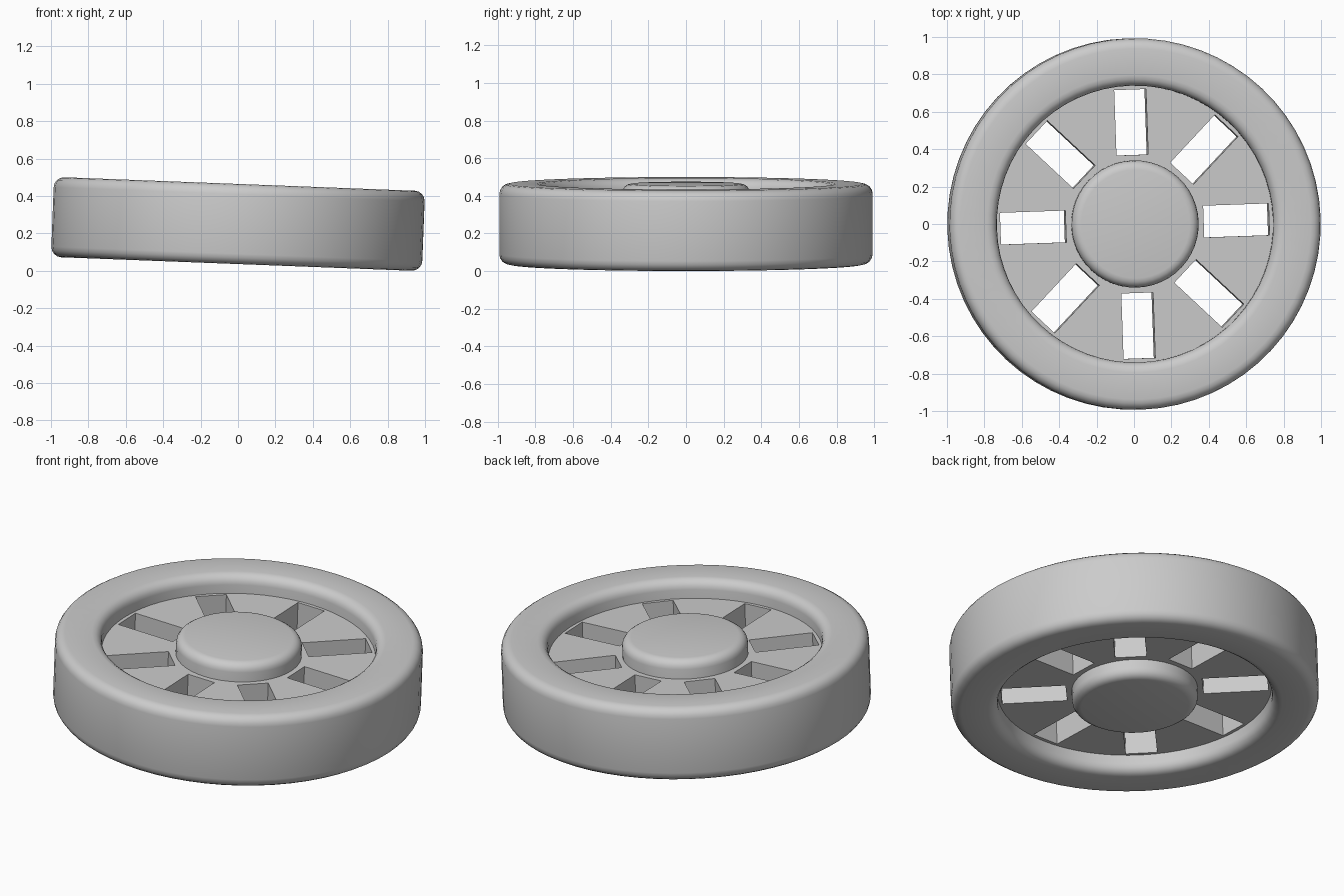
import bpy, bmesh
from math import pi, sin, cos, radians
from mathutils import Matrix

if "Cube" in bpy.data.objects:
    bpy.data.objects.remove(bpy.data.objects["Cube"])

R, R_IN, HALF = 0.993, 0.74, 0.214      # rim radii and half thickness
HUB_R, DISC_HALF = 0.34, 0.108
# Whole wheel leans slightly to the right and is spun a little
POSE = (Matrix.Translation((0, 0, 0.25)) @ Matrix.Rotation(radians(2.2), 4, 'Y')
        @ Matrix.Rotation(radians(2.0), 4, 'Z'))


def arc(cx, cz, r, a0, steps=4):
    """Quarter-circle fillet points, counter-clockwise from a0 degrees."""
    return [(cx + r * cos(radians(a0 + 90 * i / steps)),
             cz + r * sin(radians(a0 + 90 * i / steps))) for i in range(steps + 1)]


def finish(name, bm):
    bmesh.ops.recalc_face_normals(bm, faces=bm.faces)
    me = bpy.data.meshes.new(name)
    bm.to_mesh(me)
    bm.free()
    ob = bpy.data.objects.new(name, me)
    bpy.context.collection.objects.link(ob)
    ob.matrix_world = POSE
    return ob


def lathe(name, profile, sides, closed):
    """Revolve an (r, z) profile around z."""
    bm = bmesh.new()
    vs = [bm.verts.new((r, 0, z)) for r, z in profile]
    n = len(vs)
    edges = [bm.edges.new((vs[i], vs[(i + 1) % n])) for i in range(n if closed else n - 1)]
    bmesh.ops.spin(bm, geom=vs + edges, cent=(0, 0, 0), axis=(0, 0, 1),
                   angle=2 * pi, steps=sides)
    bmesh.ops.remove_doubles(bm, verts=bm.verts, dist=1e-4)
    if not closed:      # cap the flat ends
        bmesh.ops.holes_fill(bm, edges=[e for e in bm.edges if e.is_boundary], sides=0)
    return finish(name, bm)


def smooth(ob):
    bpy.ops.object.select_all(action='DESELECT')
    ob.select_set(True)
    bpy.context.view_layer.objects.active = ob
    bpy.ops.object.shade_smooth_by_angle(angle=radians(30))


# Outer rim with rounded edges
f = 0.055
rim = lathe("rim", arc(R - f, HALF - f, f, 0) + arc(R_IN + f, HALF - f, f, 90)
            + arc(R_IN + f, f - HALF, f, 180) + arc(R - f, f - HALF, f, 270), 64, True)

# Central hub with rounded edges
h = 0.05
hub = lathe("hub", arc(HUB_R - h, f - HALF, h, 270)
            + arc(HUB_R - h, HALF - h, h, 0), 48, False)

# Web disc between hub and rim
disc = lathe("disc", [(R_IN + 0.004, -DISC_HALF), (R_IN + 0.004, DISC_HALF)], 64, False)

# Eight rectangular slots cut through the disc
bm = bmesh.new()
for k in range(8):
    m = (Matrix.Rotation(k * pi / 4, 4, 'Z') @ Matrix.Translation((0.544, 0, 0))
         @ Matrix.Diagonal((0.35, 0.17, 0.6, 1)))
    bmesh.ops.create_cube(bm, size=1, matrix=m)
cutter = finish("slot_cutter", bm)
cutter.hide_render = True
mod = disc.modifiers.new("slots", 'BOOLEAN')
mod.operation, mod.solver, mod.object = 'DIFFERENCE', 'EXACT', cutter
bpy.context.view_layer.objects.active = disc
bpy.ops.object.modifier_apply(modifier=mod.name)
bpy.data.objects.remove(cutter)

for ob in (rim, hub, disc):
    smooth(ob)
